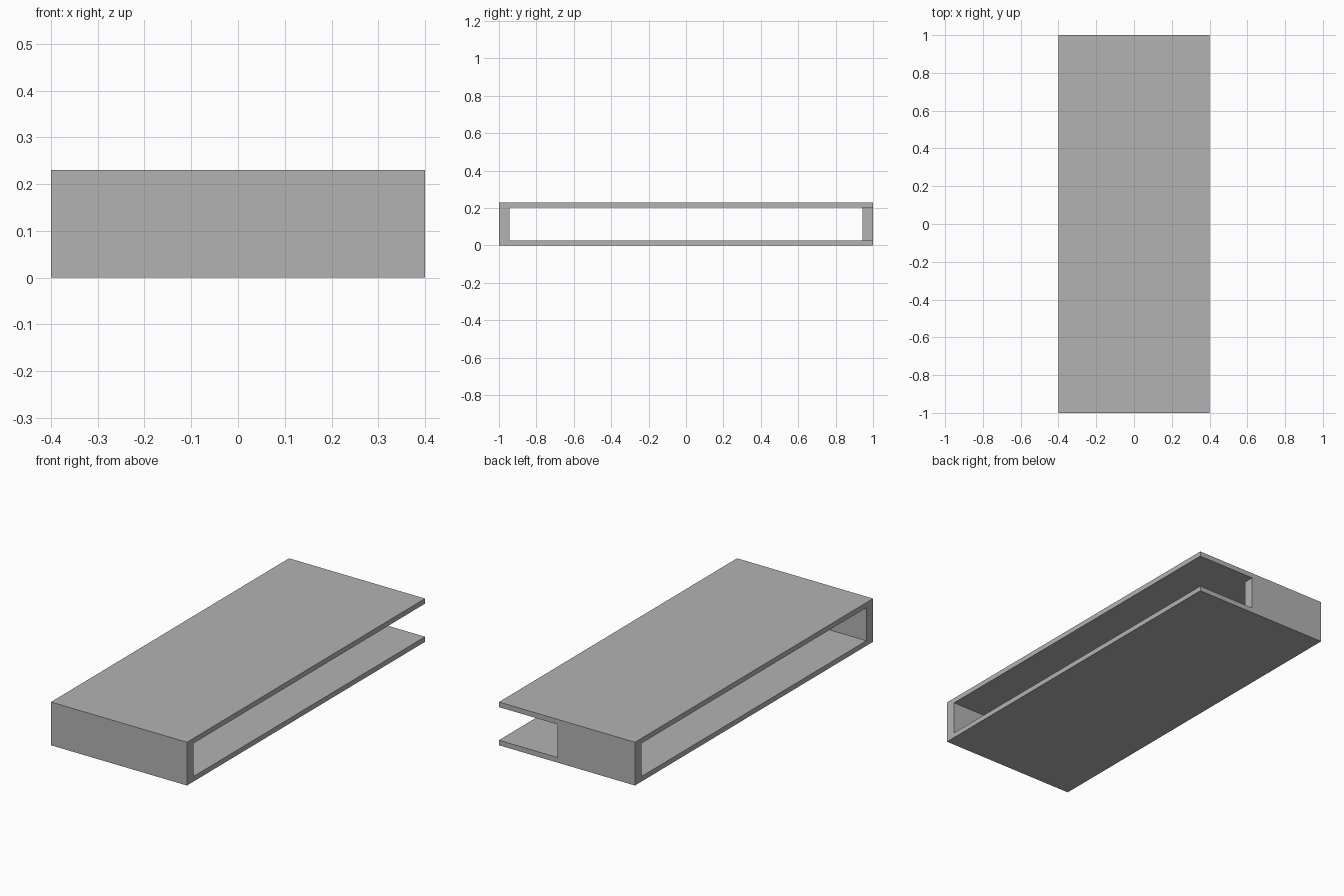
import bpy

if "Cube" in bpy.data.objects:
    bpy.data.objects.remove(bpy.data.objects["Cube"], do_unlink=True)

WIDTH, LENGTH, HEIGHT = 0.8, 2.0, 0.23
PLATE, WALL = 0.027, 0.056      # thickness of plates and end walls
WALL_END = 0.056                # x where the short back wall stops


def box(name, low, high):
    """Axis-aligned box between two corners."""
    centre = [(a + b) / 2 for a, b in zip(low, high)]
    bpy.ops.mesh.primitive_cube_add(size=1, location=centre)
    obj = bpy.context.object
    obj.name = name
    obj.scale = [b - a for a, b in zip(low, high)]
    bpy.ops.object.transform_apply(location=True, rotation=False, scale=True)
    return obj


def cut(target, cutter):
    """Subtract the cutter from the target, then discard it."""
    cutter.hide_render = True
    mod = target.modifiers.new("cut", "BOOLEAN")
    mod.operation = "DIFFERENCE"
    mod.solver = "EXACT"
    mod.object = cutter
    bpy.context.view_layer.objects.active = target
    bpy.ops.object.modifier_apply(modifier=mod.name)
    bpy.data.objects.remove(cutter, do_unlink=True)


x, y = WIDTH / 2, LENGTH / 2
low, high = PLATE, HEIGHT - PLATE

# Solid sleeve
sleeve = box("sleeve", (-x, -y, 0), (x, y, HEIGHT))

# Long opening running from side to side
cut(sleeve, box("side_opening", (-x - 1, -y + WALL, low), (x + 1, y - WALL, high)))

# Open corner at the back left
cut(sleeve, box("corner_opening", (WALL_END, 0, low), (x + 1, y + 1, high)))

# Plain grey
grey = bpy.data.materials.new("grey")
grey.use_nodes = True
colour = (0.45, 0.45, 0.45, 1)
grey.diffuse_color = colour
grey.node_tree.nodes["Principled BSDF"].inputs["Base Color"].default_value = colour
sleeve.data.materials.clear()
sleeve.data.materials.append(grey)
